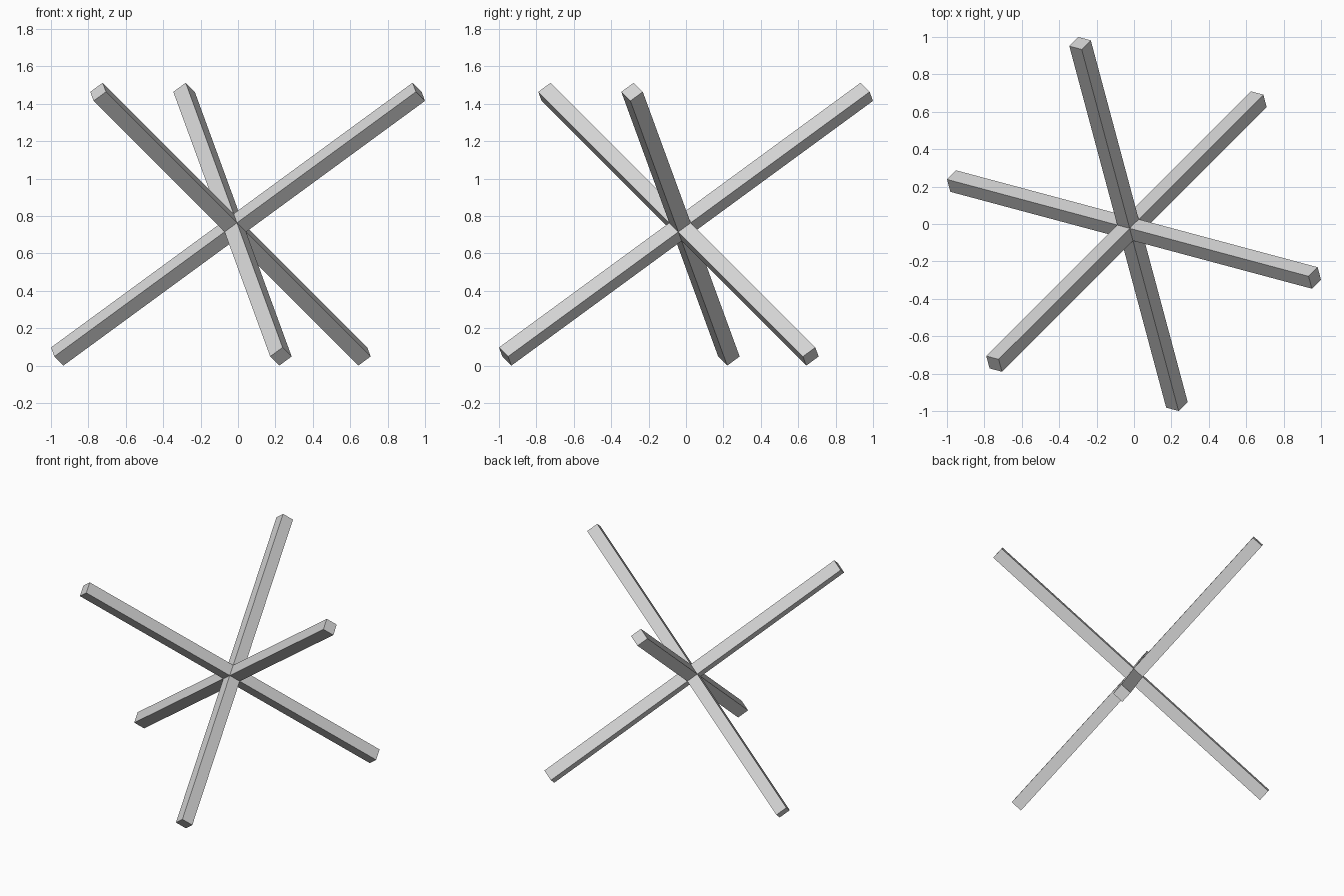
import bpy
from math import radians, sin, cos, sqrt
from mathutils import Vector, Matrix

cube = bpy.data.objects.get("Cube")
if cube:
    bpy.data.objects.remove(cube, do_unlink=True)

LENGTH = 2.451      # bar length
WIDTH = 0.084       # square section
SHIFT = 0.0295      # each bar slides slightly along its own axis

grey = bpy.data.materials.new("light_grey")
grey.use_nodes = True
colour = (0.65, 0.65, 0.65, 1)
grey.diffuse_color = colour
grey.node_tree.nodes["Principled BSDF"].inputs["Base Color"].default_value = colour


def rising_axis(azimuth):
    """Unit direction tilted so that three of them are perpendicular."""
    a = radians(azimuth)
    flat = sqrt(2 / 3)
    return Vector((flat * cos(a), flat * sin(a), sqrt(1 / 3)))


# Three square bars crossing at right angles, standing on their lower ends
axes = [rising_axis(a) for a in (-15, 105, 225)]
names = ["side_bar", "back_bar", "diagonal_bar"]
half_height = (LENGTH + 2 * WIDTH) * sqrt(1 / 3) / 2
offset = SHIFT * axes[0].x
crossing = Vector((-offset, -offset, half_height - SHIFT * sqrt(1 / 3)))

for i, name in enumerate(names):
    along, across, third = (axes[(i + k) % 3] for k in range(3))
    bpy.ops.mesh.primitive_cube_add(size=1)
    bar = bpy.context.object
    bar.name = name
    turn = Matrix((along, across, third)).transposed().to_4x4()
    place = Matrix.Translation(crossing + along * SHIFT)
    bar.data.transform(place @ turn @ Matrix.Diagonal((LENGTH, WIDTH, WIDTH, 1)))
    bar.data.materials.append(grey)
